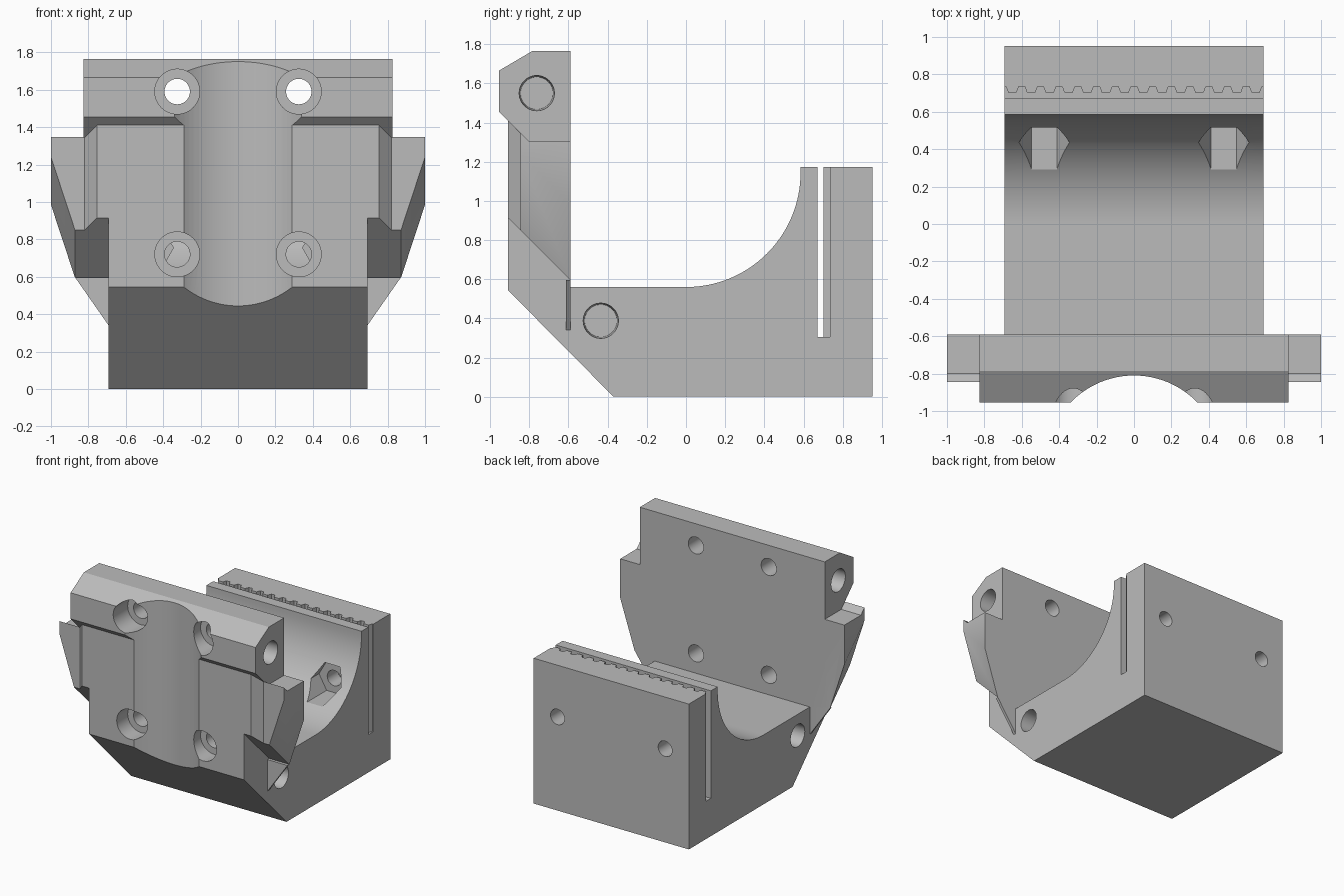
import bpy, bmesh
from math import sin, cos, pi
from mathutils import Vector

old = bpy.data.objects.get("Cube")
if old:
    bpy.data.objects.remove(old, do_unlink=True)

grey = bpy.data.materials.new("plain grey")
grey.use_nodes = True
COLOUR = (0.5, 0.5, 0.5, 1)
grey.diffuse_color = COLOUR
grey.node_tree.nodes["Principled BSDF"].inputs["Base Color"].default_value = COLOUR


def finish(name, bm):
    bmesh.ops.recalc_face_normals(bm, faces=bm.faces)
    mesh = bpy.data.meshes.new(name)
    bm.to_mesh(mesh)
    bm.free()
    mesh.materials.append(grey)
    obj = bpy.data.objects.new(name, mesh)
    bpy.context.scene.collection.objects.link(obj)
    return obj


def prism(name, points, axis, lo, hi, taper=None):
    """Extrude a 2D outline along an axis; taper = (centre, scale) of the far end."""
    def place(p, d):
        a, b = p
        return {"x": (d, a, b), "y": (a, d, b), "z": (a, b, d)}[axis]
    bm = bmesh.new()
    near = [bm.verts.new(place(p, lo)) for p in points]
    if taper:
        c, s = taper
        points = [(c[0] + (a - c[0]) * s, c[1] + (b - c[1]) * s) for a, b in points]
    far = [bm.verts.new(place(p, hi)) for p in points]
    bm.faces.new(near)
    bm.faces.new(far[::-1])
    n = len(near)
    for i in range(n):
        j = (i + 1) % n
        bm.faces.new((near[j], near[i], far[i], far[j]))
    return finish(name, bm)


def ring(a, b, r, sides=48):
    return [(a + r * cos(2 * pi * i / sides), b + r * sin(2 * pi * i / sides)) for i in range(sides)]


def clipped_box(name, lo, hi, planes):
    """Box trimmed by planes given as (point, outward normal)."""
    bm = bmesh.new()
    bmesh.ops.create_cube(bm, size=1)
    for v in bm.verts:
        v.co = [l + (c + 0.5) * (h - l) for c, l, h in zip(v.co, lo, hi)]
    for point, normal in planes:
        geom = bm.verts[:] + bm.edges[:] + bm.faces[:]
        cut = bmesh.ops.bisect_plane(bm, geom=geom, plane_co=point, plane_no=normal, clear_outer=True)
        edges = [e for e in cut["geom_cut"] if isinstance(e, bmesh.types.BMEdge)]
        if edges:
            bmesh.ops.edgeloop_fill(bm, edges=edges)
    return finish(name, bm)


def combine(target, tool, operation):
    mod = target.modifiers.new("combine", "BOOLEAN")
    mod.operation = operation
    mod.solver = "EXACT"
    mod.object = tool
    bpy.ops.object.select_all(action="DESELECT")
    bpy.context.view_layer.objects.active = target
    target.select_set(True)
    bpy.ops.object.modifier_apply(modifier=mod.name)
    bpy.data.objects.remove(tool, do_unlink=True)


HALF = 0.692      # half width of the base
BACK = -0.59      # rear face of the upright plate
FRONT = -0.91     # front face of the upright plate

# Base with curved cradle and belt slot
R = 0.585
cradle = [(R * cos(t), 1.145 - R * sin(t)) for t in [pi / 2 * i / 32 for i in range(33)]]
profile = [(-0.37, 0), (0.952, 0), (0.952, 1.172), (0.735, 1.172), (0.735, 0.305),
           (0.672, 0.305), (0.672, 1.172), (R, 1.172)] + cradle
profile += [(BACK, 0.56), (BACK, 1.0), (FRONT, 1.0), (FRONT, 0.545)]
body = prism("clamp_body", profile, "x", -HALF, HALF)

# Upright plate core with chamfered front corners and slanted underside
under = ((0, 0, 0.005), (0, -1, -1))
top_slope = ((0, -0.8, 1.302), (0, -1, 1))
top_slope = ((0, -0.8, 1.302), (0, 1, 1))
core = clipped_box("core", (-0.825, FRONT, 0.4), (0.825, BACK, 1.45),
                   [under] + [((s * 0.755, FRONT, 0), (s, -1, 0)) for s in (-1, 1)])

# Side wings, tapering downwards along the slanted underside
taper = []
for s in (-1, 1):
    normal = Vector((s * 0.13, 0, 0.395)).cross(Vector((0, 1, -1)))
    if normal.x * s < 0:
        normal.negate()
    taper.append(((s * 0.87, BACK, 0.59), normal))
wings = clipped_box("wings", (-1, -0.845, 0.4), (1, BACK, 1.45), [under] + taper)

# Trim the wing and core tops to the underside of the head
for part in (core, wings):
    trim = prism("trim", [(-1.1, 1.602), (-0.8, 1.302), (-0.5, 1.302), (-0.5, 2)], "x", -1.2, 1.2)
    combine(part, trim, "DIFFERENCE")

# Thin gusset below the wings
gusset = prism("gusset", [(-HALF, 0.34), (HALF, 0.34), (0.87, 0.595), (-0.87, 0.595)], "y", -0.613, BACK)

# Head bar
head = prism("head", [(BACK, 1.3), (BACK, 1.765), (-0.785, 1.765), (-0.955, 1.665),
                      (-0.955, 1.455), (-0.8, 1.3)], "x", -0.825, 0.825)
for part in (core, wings, gusset, head):
    combine(body, part, "UNION")

# Vertical round groove in the front
combine(body, prism("groove", ring(0, -1.28, 0.47, 96), "z", -0.1, 2), "DIFFERENCE")

for s in (-1, 1):
    # Counterbored screw holes through the plate
    for z in (1.59, 0.72):
        combine(body, prism("bore", ring(s * 0.325, z, 0.12), "y", -1.1, -0.77), "DIFFERENCE")
        combine(body, prism("hole", ring(s * 0.325, z, 0.068), "y", -0.8, -0.5), "DIFFERENCE")
    # Nut pockets in the cradle with screw holes to the rear
    combine(body, prism("pocket", ring(s * 0.48, 0.755, 0.135, 6), "y", 0.1, 0.54), "DIFFERENCE")
    combine(body, prism("hole", ring(s * 0.48, 0.755, 0.062), "y", 0.5, 1.1), "DIFFERENCE")
    # Blind sockets in the ends
    for centre, end in (((-0.762, 1.55), 0.825), ((-0.435, 0.388), HALF)):
        socket = prism("socket", ring(*centre, 0.09), "x", s * end * 1.0001, s * (end - 0.2), (centre, 0.92))
        combine(body, socket, "DIFFERENCE")

bpy.ops.object.select_all(action="DESELECT")
bpy.context.view_layer.objects.active = body
body.select_set(True)
bpy.ops.object.shade_smooth_by_angle(angle=pi / 7)

# Belt teeth on the rear wall of the slot
for i in range(14):
    x = -0.65 + 0.1 * i
    prism("belt_tooth", [(x - 0.035, 0.737), (x - 0.022, 0.703), (x + 0.022, 0.703), (x + 0.035, 0.737)],
          "z", 0.3, 1.172)
